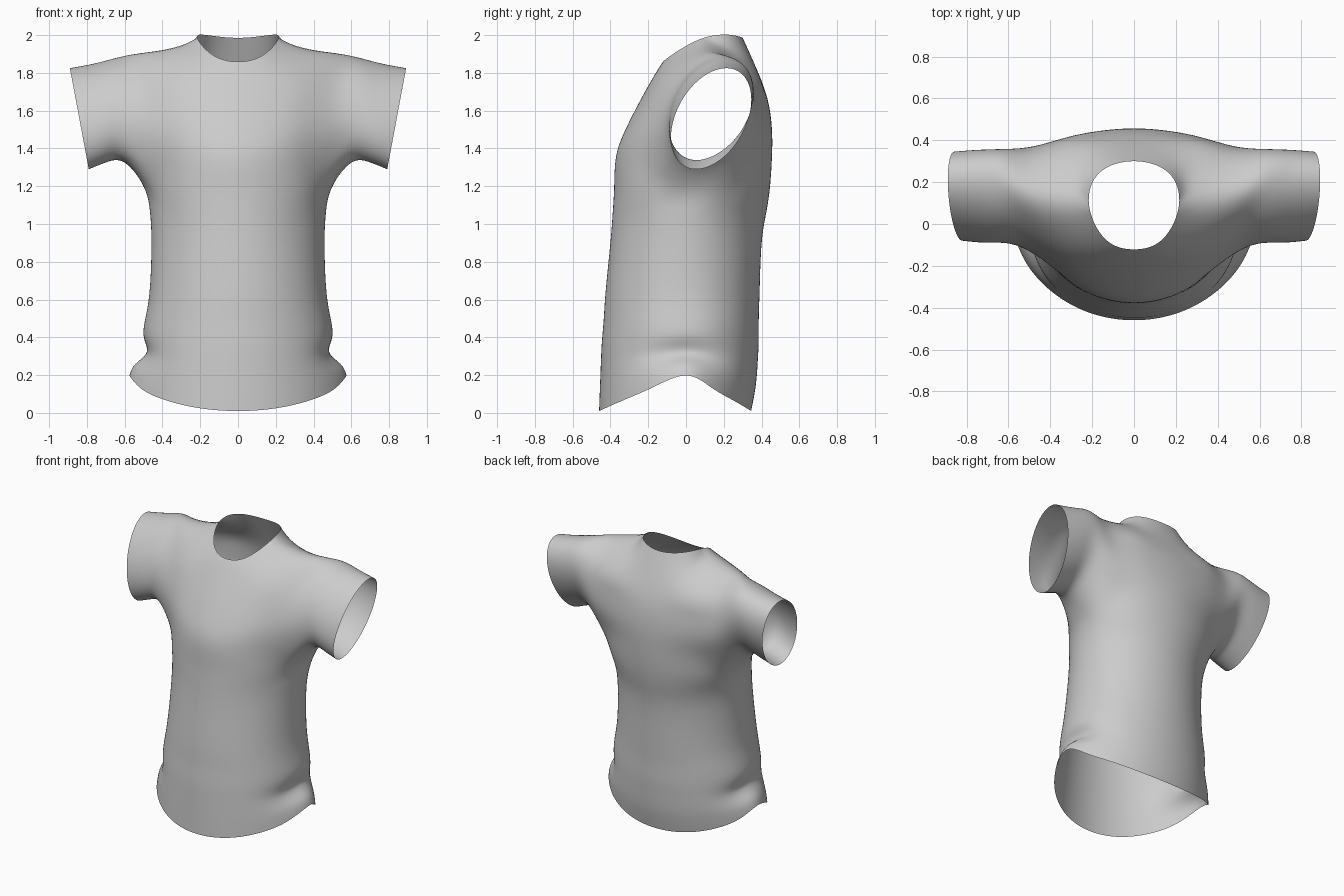
import bpy
import bmesh
from math import sin, cos, pi

cube = bpy.data.objects.get("Cube")
if cube:
    bpy.data.objects.remove(cube)

bm = bmesh.new()
grid = {}


def put(row, col, x, y, z):
    grid[row, col] = bm.verts.new((x, y, z))


# Torso: half rings from centre front (col 0) round the side (col 4) to centre back (col 8)
# centre height, side height, half width, side flare, front y, back y, side y
TORSO = [
    (.01, .20, .55, .025, -.46, .345, 0),
    (.15, .26, .54, .005, -.455, .37, 0),
    (.28, .32, .525, -.045, -.45, .38, 0),
    (.38, .40, .515, -.015, -.445, .385, 0),
    (.50, .50, .50, -.01, -.435, .385, 0),
    (.65, .65, .475, -.008, -.425, .39, 0),
    (.90, .90, .458, 0, -.40, .40, .02),
    (1.06, 1.06, .466, 0, -.388, .425, .05),
    (1.20, 1.20, .50, 0, -.38, .445, .10),
]
for row, (zc, zs, w, flare, yf, yb, ys) in enumerate(TORSO):
    for col in range(9):
        t = pi * col / 8
        c, s = cos(t), sin(t)
        y = ys + ((yf - ys) if c > 0 else (ys - yb)) * c
        x = 0 if col in (0, 8) else w * s + flare * s ** 8
        put(row, col, x, y, zs + (zc - zs) * abs(c) ** 1.1)

# Chest and upper back panels, ending at the armhole edges
# height, front y, front armhole y, back armhole y, back y
CHEST = [
    (1.36, -.37, -.13, .31, .455),
    (1.50, -.32, -.14, .365, .455),
    (1.65, -.245, -.10, .365, .435),
    (1.80, -.16, -.01, .31, .382),
]
base = len(TORSO) - 1
for row, (z, yf, fe, be, yb) in enumerate(CHEST, base + 1):
    for j in range(4):
        k = 1 - (j / 3) ** 2
        x = .16 * j
        put(row, j, x, fe + (yf - fe) * k, z)
        put(row, 8 - j, x, be + (yb - be) * k, z)

# Neckline and shoulder seam
top = base + len(CHEST) + 1
put(top, 0, 0, -.12, 1.86)
put(top, 1, .135, -.075, 1.895)
put(top, 2, .215, .09, 1.985)
put(top, 3, .48, .14, 1.915)
put(top, 7, .165, .245, 2.0)
put(top, 8, 0, .30, 1.985)
grid[top, 5], grid[top, 6] = grid[top, 3], grid[top, 2]

for row in range(top):
    for col in range(8):
        if row >= base and col in (3, 4):
            continue
        bm.faces.new([grid[row, col], grid[row, col + 1],
                      grid[row + 1, col + 1], grid[row + 1, col]])

# Sleeve: rings carried outward from the armhole
loop = [grid[base, 4]]
loop += [grid[r, 3] for r in range(base, top + 1)]
loop += [grid[r, 5] for r in range(top - 1, base - 1, -1)]
n = len(loop)
# bottom x, top x, bottom z, top z, y radius, slant
SLEEVE = [
    (.60, .62, 1.325, 1.882, .215, .07),
    (.70, .75, 1.325, 1.852, .207, .08),
    (.79, .89, 1.29, 1.825, .197, .08),
]
for xb, xt, zb, zt, ry, slant in SLEEVE:
    ring = []
    for i in range(n):
        a = 2 * pi * i / n
        h = -cos(a)
        ring.append(bm.verts.new((xb + (xt - xb) * (.5 + .5 * h),
                                  .133 - ry * sin(a) + slant * h,
                                  zb + (zt - zb) * (.5 + .5 * h))))
    for i in range(n):
        k = (i + 1) % n
        bm.faces.new([loop[i], loop[k], ring[k], ring[i]])
    loop = ring

bmesh.ops.recalc_face_normals(bm, faces=bm.faces)
mesh = bpy.data.meshes.new("shirt")
bm.to_mesh(mesh)
bm.free()
shirt = bpy.data.objects.new("shirt", mesh)
bpy.context.collection.objects.link(shirt)

# Mirror and smooth
mirror = shirt.modifiers.new("mirror", "MIRROR")
mirror.use_clip = True
subdivision = shirt.modifiers.new("subdivision", "SUBSURF")
subdivision.levels = subdivision.render_levels = 3
mesh.polygons.foreach_set("use_smooth", [True] * len(mesh.polygons))

# Adjust the cage so that the smoothed cloth passes through the measured points
targets = [v.co.copy() for v in mesh.vertices]
for _ in range(3):
    bpy.context.view_layer.update()
    smooth = shirt.evaluated_get(bpy.context.evaluated_depsgraph_get()).data
    offsets = [t - smooth.vertices[i].co for i, t in enumerate(targets)]
    for v, offset in zip(mesh.vertices, offsets):
        v.co += offset
    mesh.update()
    shirt.update_tag()

# Cloth colour
cloth = bpy.data.materials.new("light grey cloth")
cloth.use_nodes = True
colour = (.6, .6, .6, 1)
cloth.diffuse_color = colour
cloth.node_tree.nodes["Principled BSDF"].inputs["Base Color"].default_value = colour
mesh.materials.append(cloth)
